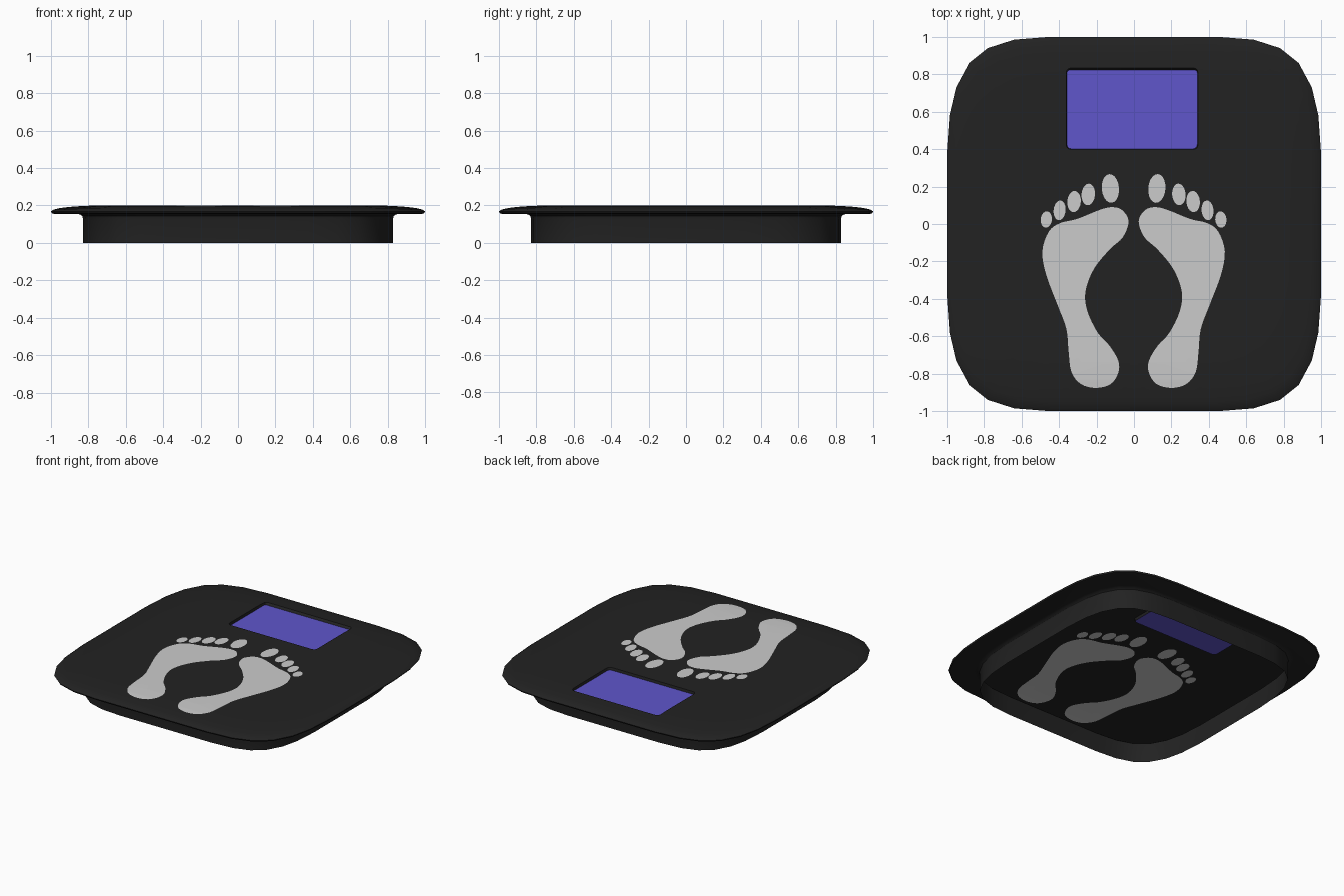
import bpy, bmesh, math
from mathutils import Vector
from mathutils.geometry import delaunay_2d_cdt

if "Cube" in bpy.data.objects:
    bpy.data.objects.remove(bpy.data.objects["Cube"])


def material(name, rgb):
    m = bpy.data.materials.new(name)
    m.diffuse_color = (*rgb, 1)
    m.use_nodes = True
    m.node_tree.nodes["Principled BSDF"].inputs["Base Color"].default_value = m.diffuse_color
    return m


BLACK = material("black plastic", (0.016, 0.016, 0.016))
GREY = material("light grey pads", (0.6, 0.6, 0.6))
BLUE = material("blue screen", (0.115, 0.092, 0.6))

# Rounded-square outline: one corner mirrored to four
corner = [(1, 0), (1, .37), (.985, .58), (.95, .73), (.88, .86),
          (.78, .94), (.64, .985), (.45, 1)]
half = corner + [(0, 1)] + [(-x, y) for x, y in corner[:0:-1]]
outline = [Vector(p) for p in half] + [Vector((-x, -y)) for x, y in half]
N = len(outline)


def radius(p):
    """Scale of the outline that passes through p."""
    r = 0
    for a, b in zip(outline, outline[1:] + outline[:1]):
        n = Vector((b.y - a.y, a.x - b.x))
        r = max(r, n.dot(p) / n.dot(a))
    return r


DOME = [(0, .2), (.74, .2), (.83, .197), (.9, .192), (.95, .186),
        (.985, .178), (1, .168), (2, .168)]


def height(p):
    r = radius(p)
    for (r0, z0), (r1, z1) in zip(DOME, DOME[1:]):
        if r <= r1:
            return z0 + (z1 - z0) * (r - r0) / (r1 - r0)


def smooth_loop(pts, steps=4):
    """Closed Catmull-Rom curve through the points."""
    pts = [Vector(p) for p in pts]
    out, n = [], len(pts)
    for i in range(n):
        a, b, c, d = (pts[(i + k) % n] for k in (-1, 0, 1, 2))
        for s in range(steps):
            t = s / steps
            out.append(.5 * (2 * b + (c - a) * t + (2 * a - 5 * b + 4 * c - d) * t * t
                             + (3 * b - a - 3 * c + d) * t ** 3))
    return out


def ellipse(x, y, rx, ry, tilt=-.12, n=20):
    out = []
    for i in range(n):
        a = 2 * math.pi * i / n
        u, v = rx * math.cos(a), ry * math.sin(a)
        out.append(Vector((x + u * math.cos(tilt) - v * math.sin(tilt),
                           y + u * math.sin(tilt) + v * math.cos(tilt))))
    return out


def rounded_rect(x0, x1, y0, y1, r):
    out = []
    for k, (cx, cy) in enumerate([(x1 - r, y1 - r), (x0 + r, y1 - r),
                                  (x0 + r, y0 + r), (x1 - r, y0 + r)]):
        for s in range(4):
            a = math.pi / 2 * (k + s / 3)
            out.append(Vector((cx + r * math.cos(a), cy + r * math.sin(a))))
    return out


# Right footprint: sole and five toes, then mirrored
sole = [(.025, .015), (.06, .075), (.115, .09), (.18, .075), (.3, .027), (.39, .005),
        (.45, -.04), (.485, -.145), (.465, -.27), (.405, -.43), (.357, -.56),
        (.345, -.68), (.33, -.79), (.28, -.855), (.2, -.876), (.12, -.855),
        (.08, -.795), (.08, -.73), (.127, -.65), (.19, -.58), (.245, -.465),
        (.255, -.36), (.21, -.24), (.125, -.135), (.055, -.07)]
foot = [smooth_loop(sole)[::-1], ellipse(.122, .19, .046, .077, -.08),
        ellipse(.24, .158, .036, .058, .08), ellipse(.316, .12, .036, .057, .08),
        ellipse(.393, .073, .032, .053, .1), ellipse(.464, .024, .03, .044, .1)]
feet = foot + [[Vector((-p.x - .004, p.y)) for p in lp[::-1]] for lp in foot]

# Top plate: triangulate outline, dome rings, screen and footprints in one sheet
loops = [outline, rounded_rect(-.362, .342, .398, .834, .025)] + feet
verts, edges, faces = [], [], []
for lp in loops:
    faces.append(list(range(len(verts), len(verts) + len(lp))))
    verts += lp
for r, _ in DOME[1:-2]:
    base = len(verts)
    verts += [p * r for p in outline]
    edges += [(base + i, base + (i + 1) % N) for i in range(N)]
v2, _, tris, _, _, origin = delaunay_2d_cdt(verts, edges, faces, 1, 1e-5)

bm = bmesh.new()
bv = [bm.verts.new((p.x, p.y, height(p))) for p in v2]
for t, ids in zip(tris, origin):
    f = bm.faces.new([bv[i] for i in t])
    f.material_index = 2 if 1 in ids else 1 if any(i > 1 for i in ids) else 0
    f.normal_update()
    if f.normal.z < 0:
        f.normal_flip()

# Sink the screen below the plate
screen = [f for f in bm.faces if f.material_index == 2]
walls = bmesh.ops.inset_region(bm, faces=screen, thickness=.004, depth=0,
                               use_boundary=True, use_even_offset=True)["faces"]
for f in walls:
    f.material_index = 0
for v in {v for f in screen for v in f.verts}:
    v.co.z = .182
    v.co.y = min(v.co.y, .822)


def finish(name, bm, mats):
    me = bpy.data.meshes.new(name)
    bm.to_mesh(me)
    bm.free()
    ob = bpy.data.objects.new(name, me)
    bpy.context.collection.objects.link(ob)
    for m in mats:
        me.materials.append(m)
    bpy.ops.object.select_all(action='DESELECT')
    bpy.context.view_layer.objects.active = ob
    ob.select_set(True)
    bpy.ops.object.shade_smooth_by_angle(angle=math.radians(30))


finish("top_plate", bm, [BLACK, GREY, BLUE])

# Rim underside and open-bottomed skirt, lofted down the outline
bm = bmesh.new()
profile = [(1, .168), (.995, .158), (.985, .155), (.86, .155), (.842, .151),
           (.832, .142), (.828, .128), (.828, 0)]
rings = [[bm.verts.new((p.x * r, p.y * r, z)) for p in outline] for r, z in profile]
for a, b in zip(rings, rings[1:]):
    for i in range(N):
        j = (i + 1) % N
        bm.faces.new((a[i], b[i], b[j], a[j]))
finish("base_skirt", bm, [BLACK])
